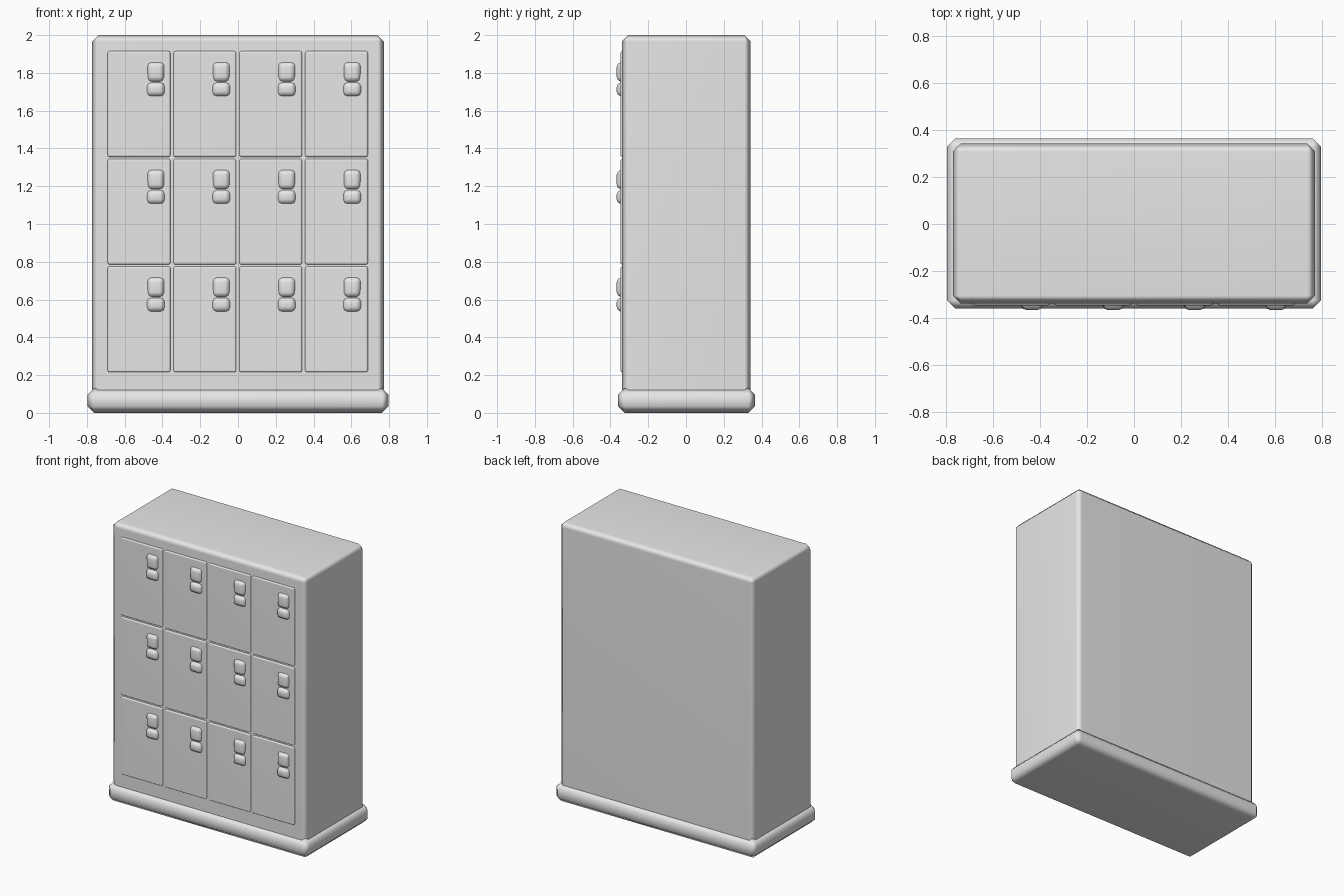
import bpy, bmesh
from mathutils import Vector

cube = bpy.data.objects.get("Cube")
if cube:
    bpy.data.objects.remove(cube, do_unlink=True)

grey = bpy.data.materials.new("light_grey_metal")
grey.use_nodes = True
COLOUR = (0.8, 0.8, 0.8, 1)
grey.diffuse_color = COLOUR
grey.node_tree.nodes["Principled BSDF"].inputs["Base Color"].default_value = COLOUR


def block(name, lo, hi, bevel, segments=1, taper=1.0, flare=1.0):
    """Bevelled box; taper narrows its front face, flare narrows its lower edge."""
    lo, hi = Vector(lo), Vector(hi)
    mid, size = (lo + hi) / 2, hi - lo
    bm = bmesh.new()
    bmesh.ops.create_cube(bm, size=1)
    for v in bm.verts:
        if v.co.y < 0:
            v.co.x *= taper
            v.co.z *= taper
        if v.co.z < 0:
            v.co.x *= flare
        v.co = v.co * size
    mesh = bpy.data.meshes.new(name)
    bm.to_mesh(mesh)
    bm.free()
    mesh.materials.append(grey)
    mesh.shade_smooth()
    obj = bpy.data.objects.new(name, mesh)
    obj.location = mid
    bpy.context.collection.objects.link(obj)
    mod = obj.modifiers.new("rounded_edges", "BEVEL")
    mod.width = bevel
    mod.segments = segments
    mod.limit_method = "NONE"
    normals = obj.modifiers.new("even_shading", "WEIGHTED_NORMAL")
    normals.keep_sharp = True
    return obj


# Cabinet and plinth
block("cabinet", (-0.772, -0.338, 0.09), (0.772, 0.342, 2), 0.033)
block("plinth", (-0.797, -0.36, 0), (0.797, 0.365, 0.13), 0.035)

# Doors, each with a two-part latch
for row in range(3):
    for col in range(4):
        x = -0.524 + col * 0.3485
        z = 0.495 + row * 0.57
        tag = f"{row + 1}_{col + 1}"
        block("door_" + tag, (x - 0.166, -0.347, z - 0.28),
              (x + 0.166, -0.32, z + 0.28), 0.010, 2)
        hx = -0.435 + col * 0.3465
        hz = 0.61 + row * 0.57
        block("latch_handle_" + tag, (hx - 0.049, -0.367, hz),
              (hx + 0.049, -0.325, hz + 0.11), 0.022, 2, taper=0.86, flare=0.92)
        block("latch_lock_" + tag, (hx - 0.05, -0.367, hz - 0.076),
              (hx + 0.05, -0.325, hz + 0.002), 0.024, 2, taper=0.86)
